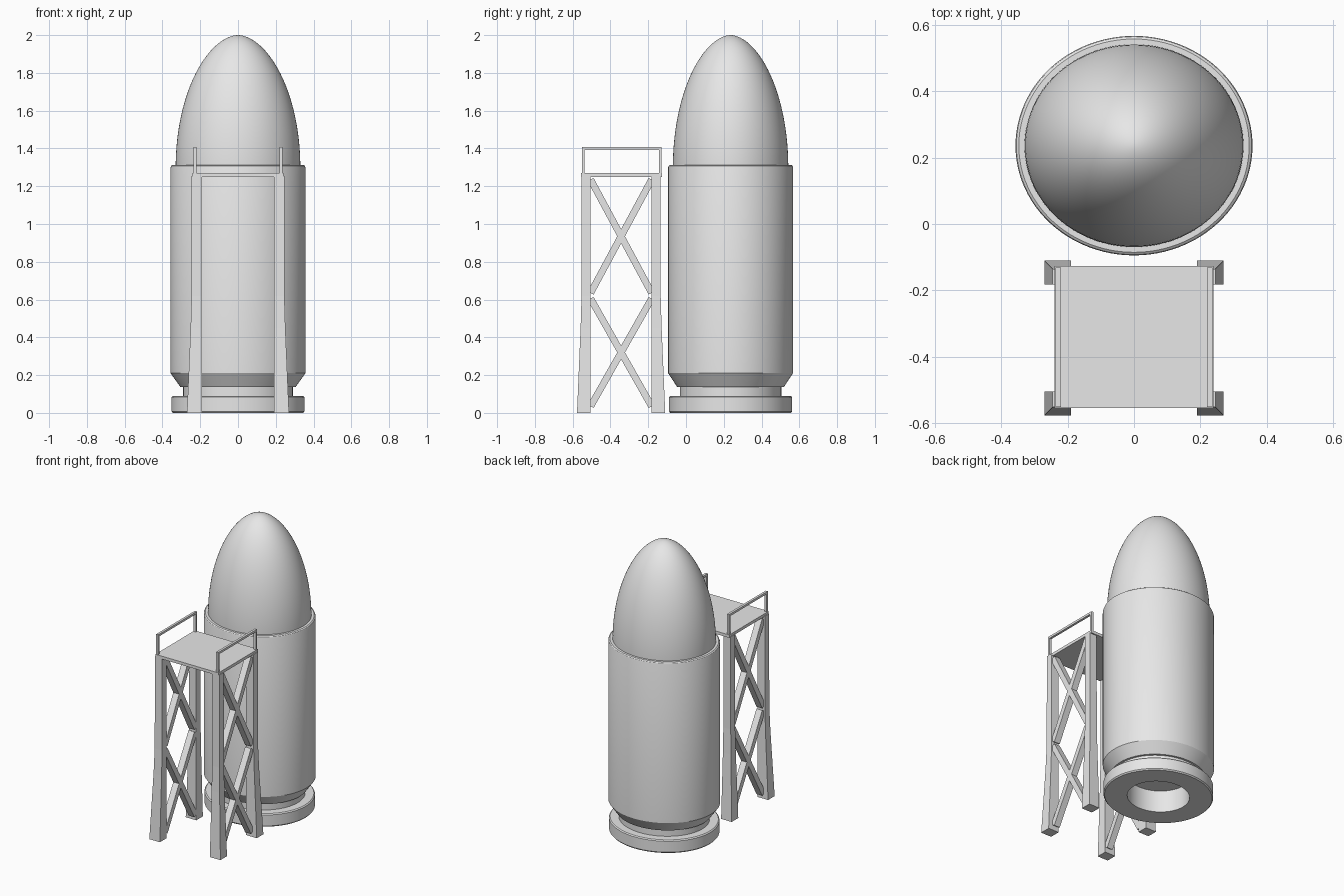
import bpy, bmesh
from math import sin, cos, pi, radians
from mathutils import Vector

cube = bpy.data.objects.get("Cube")
if cube:
    bpy.data.objects.remove(cube, do_unlink=True)

grey = bpy.data.materials.new("plain_grey")
grey.use_nodes = True
grey.diffuse_color = (0.8, 0.8, 0.8, 1)
grey.node_tree.nodes["Principled BSDF"].inputs["Base Color"].default_value = (0.8, 0.8, 0.8, 1)


def finish(name, bm, smooth=False):
    bmesh.ops.recalc_face_normals(bm, faces=bm.faces)
    mesh = bpy.data.meshes.new(name)
    bm.to_mesh(mesh)
    bm.free()
    mesh.materials.append(grey)
    obj = bpy.data.objects.new(name, mesh)
    bpy.context.collection.objects.link(obj)
    if smooth:
        bpy.ops.object.select_all(action='DESELECT')
        obj.select_set(True)
        bpy.context.view_layer.objects.active = obj
        bpy.ops.object.shade_smooth_by_angle(angle=radians(30))
    return obj


def lathe(name, profile, centre_y, squash, steps=96):
    """Turn an (r, z) profile around z, slightly flattened along y."""
    bm = bmesh.new()
    verts = [bm.verts.new((r, 0, z)) for r, z in profile]
    edges = [bm.edges.new(pair) for pair in zip(verts, verts[1:])]
    bmesh.ops.spin(bm, geom=verts + edges, cent=(0, 0, 0), axis=(0, 0, 1),
                   angle=2 * pi, steps=steps)
    bmesh.ops.remove_doubles(bm, verts=bm.verts, dist=0.0002)
    for v in bm.verts:
        v.co.y = v.co.y * squash + centre_y
    return finish(name, bm, smooth=True)


def loft(name, sections):
    """Join stacked rectangles (x0, x1, y0, y1, z) into a solid."""
    bm = bmesh.new()
    rings = [[bm.verts.new(p) for p in
              ((x0, y0, z), (x1, y0, z), (x1, y1, z), (x0, y1, z))]
             for x0, x1, y0, y1, z in sections]
    for low, high in zip(rings, rings[1:]):
        for i in range(4):
            j = (i + 1) % 4
            bm.faces.new((low[i], low[j], high[j], high[i]))
    bm.faces.new(rings[0])
    bm.faces.new(rings[-1])
    return finish(name, bm)


def beam(name, x, start, end, width, depth):
    """Straight bar in a side plane between two (y, z) points."""
    a, b = Vector((x, *start)), Vector((x, *end))
    across = (b - a).normalized().cross(Vector((1, 0, 0))) * width / 2
    side = Vector((depth / 2, 0, 0))
    bm = bmesh.new()
    ends = [[bm.verts.new(p + across * s + side * t)
             for s, t in ((1, 1), (1, -1), (-1, -1), (-1, 1))] for p in (a, b)]
    for i in range(4):
        j = (i + 1) % 4
        bm.faces.new((ends[0][i], ends[0][j], ends[1][j], ends[1][i]))
    for ring in ends:
        bm.faces.new(ring)
    return finish(name, bm)


# Casing with hollow base, rim, groove, cone and rounded lip
BODY_Y, SQUASH = 0.236, 0.926
lathe("casing", [(0, 0.15), (0.2, 0.15), (0.2, 0), (0.345, 0), (0.352, 0.008),
                 (0.352, 0.083), (0.345, 0.09), (0.29, 0.09), (0.29, 0.137),
                 (0.305, 0.137), (0.357, 0.21), (0.357, 1.3), (0.354, 1.308),
                 (0.347, 1.313), (0.32, 1.313), (0, 1.313)], BODY_Y, SQUASH)

# Rounded nose
arc = [(0.33 * cos(a) ** 1.1, 1.3 + 0.7 * sin(a))
       for a in (i * pi / 64 for i in range(32))]
lathe("nose", [(0, 1.27), (0.33, 1.27)] + arc + [(0, 2.0)], BODY_Y, SQUASH)

# Tower platform
loft("platform", [(-0.24, 0.24, -0.555, -0.127, 1.25),
                  (-0.24, 0.24, -0.555, -0.127, 1.27)])

FRONT, REAR = -0.505, -0.182
for side, s in (("left", 1), ("right", -1)):
    # Legs that flare towards the feet
    for end, inner, d in (("front", FRONT, -1), ("rear", REAR, 1)):
        loft(f"{side}_{end}_leg",
             [(s * 0.19, s * (0.19 + w), inner, inner + d * (w - 0.008), z)
              for w, z in ((0.08, 0), (0.061, 0.45), (0.056, 0.62), (0.055, 1.255))])

    # Crossed braces in two tiers
    for tier, low, high in (("lower", 0.035, 0.605), ("upper", 0.635, 1.235)):
        for n, (a, b) in enumerate(((FRONT, REAR), (REAR, FRONT))):
            beam(f"{side}_{tier}_brace_{n + 1}", s * 0.215, (a, low), (b, high), 0.036, 0.044)

    # Handrail
    x = s * 0.228
    for end, y in (("front", -0.545), ("rear", -0.137)):
        beam(f"{side}_{end}_rail_post", x, (y, 1.26), (y, 1.405), 0.013, 0.016)
    beam(f"{side}_handrail", x, (-0.551, 1.4), (-0.131, 1.4), 0.015, 0.016)
